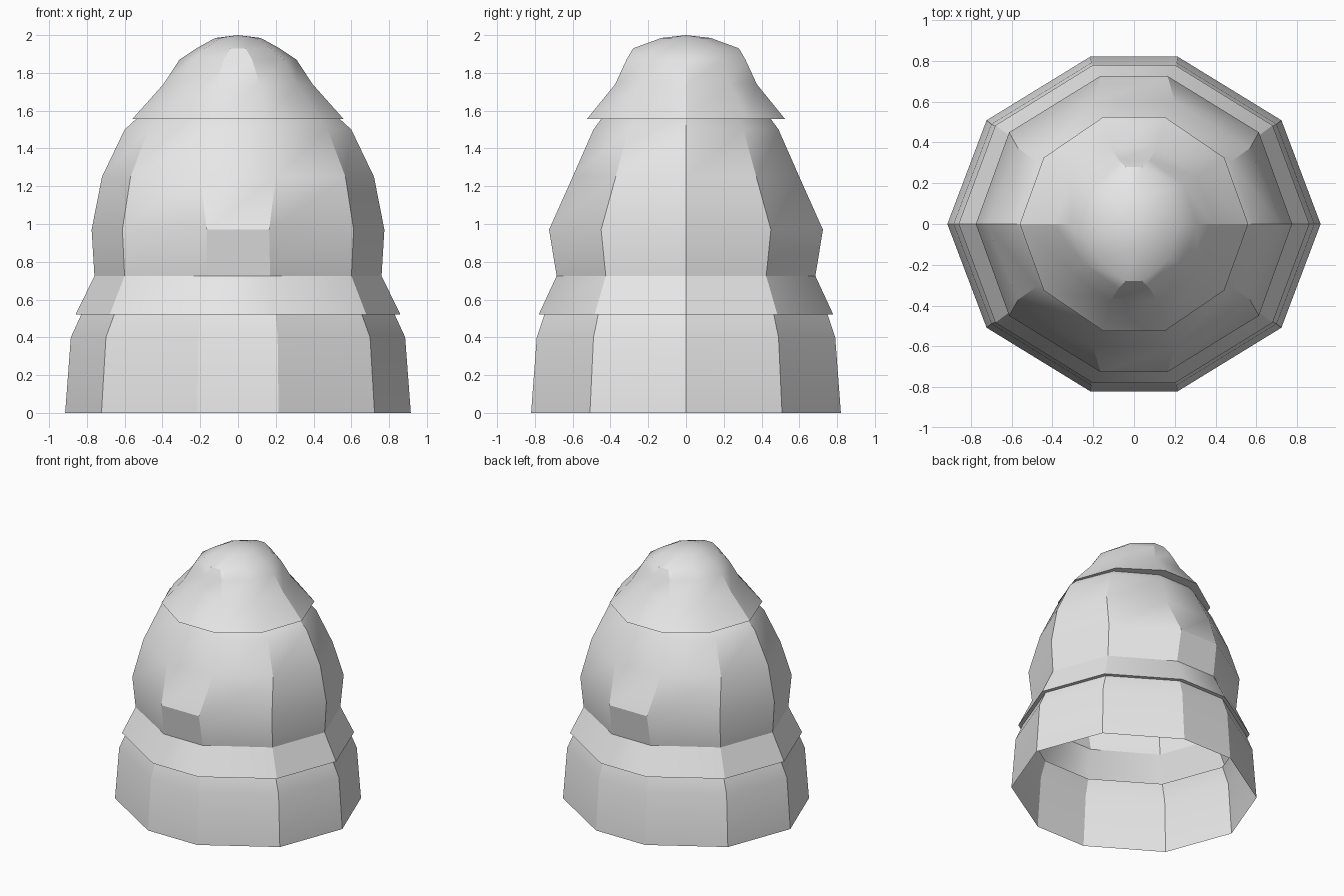
import bpy
import math

cube = bpy.data.objects.get("Cube")
if cube:
    bpy.data.objects.remove(cube, do_unlink=True)

# Single plain grey
grey = bpy.data.materials.new("light_grey")
grey.use_nodes = True
colour = (0.8, 0.8, 0.8, 1)
grey.diffuse_color = colour
grey.node_tree.nodes["Principled BSDF"].inputs["Base Color"].default_value = colour

CORNER_X, CORNER_Y = 0.79, 0.62   # diagonal corners as a share of width and depth


def ten_sided_ring(z, width, depth, panel):
    """Ring from half width, half depth and half width of the front/back panel."""
    quarter = [(width * CORNER_X, depth * CORNER_Y), (panel, depth)]
    left = quarter + [(-x, y) for x, y in reversed(quarter)]
    points = [(width, 0)] + left + [(-width, 0)] + [(-x, -y) for x, y in left]
    return [(x, y, z) for x, y in points]


def shell(name, rows, apex=None):
    """Open shell lofted through the rings, optionally closed to a top point."""
    verts = [p for row in rows for p in ten_sided_ring(*row)]
    n = len(verts) // len(rows)
    faces = []
    for r in range(len(rows) - 1):
        for i in range(n):
            j = (i + 1) % n
            faces.append((r * n + i, r * n + j, (r + 1) * n + j, (r + 1) * n + i))
    if apex is not None:
        start = len(verts) - n
        verts.append((0, 0, apex))
        faces += [(start + i, start + (i + 1) % n, len(verts) - 1) for i in range(n)]
    mesh = bpy.data.meshes.new(name)
    mesh.from_pydata(verts, [], faces)
    mesh.materials.append(grey)
    obj = bpy.data.objects.new(name, mesh)
    bpy.context.collection.objects.link(obj)
    bpy.ops.object.select_all(action="DESELECT")
    obj.select_set(True)
    bpy.context.view_layer.objects.active = obj
    bpy.ops.object.shade_smooth_by_angle(angle=math.radians(30))
    return obj


# Rows are (height, half width, half depth, half panel width)
skirt_edge = (0.52, 0.86, 0.78, 0.20)
waist = (0.725, 0.76, 0.685, 0.17)
hat_edge = (1.555, 0.56, 0.525, 0.15)

# Open base wall with the small ledge under the skirt
shell("base", [(0, 0.915, 0.82, 0.215), (0.4, 0.885, 0.79, 0.21),
               (0.52, 0.83, 0.75, 0.2), skirt_edge])

# Flared skirt
shell("skirt", [skirt_edge, waist])

# Bulging body with straight front and back panels, and the ledge under the hat
shell("body", [waist, (0.97, 0.775, 0.725, 0.165), (1.25, 0.72, 0.6, 0.2),
               (1.5, 0.6, 0.49, 0.15), (1.555, 0.54, 0.45, 0.14), hat_edge])

# Flared hat narrowing to a rounded crown
shell("hat", [hat_edge, (1.74, 0.395, 0.375, 0.115), (1.87, 0.31, 0.315, 0.075),
              (1.93, 0.22, 0.28, 0.04), (1.985, 0.12, 0.13, 0.03)], apex=2)
